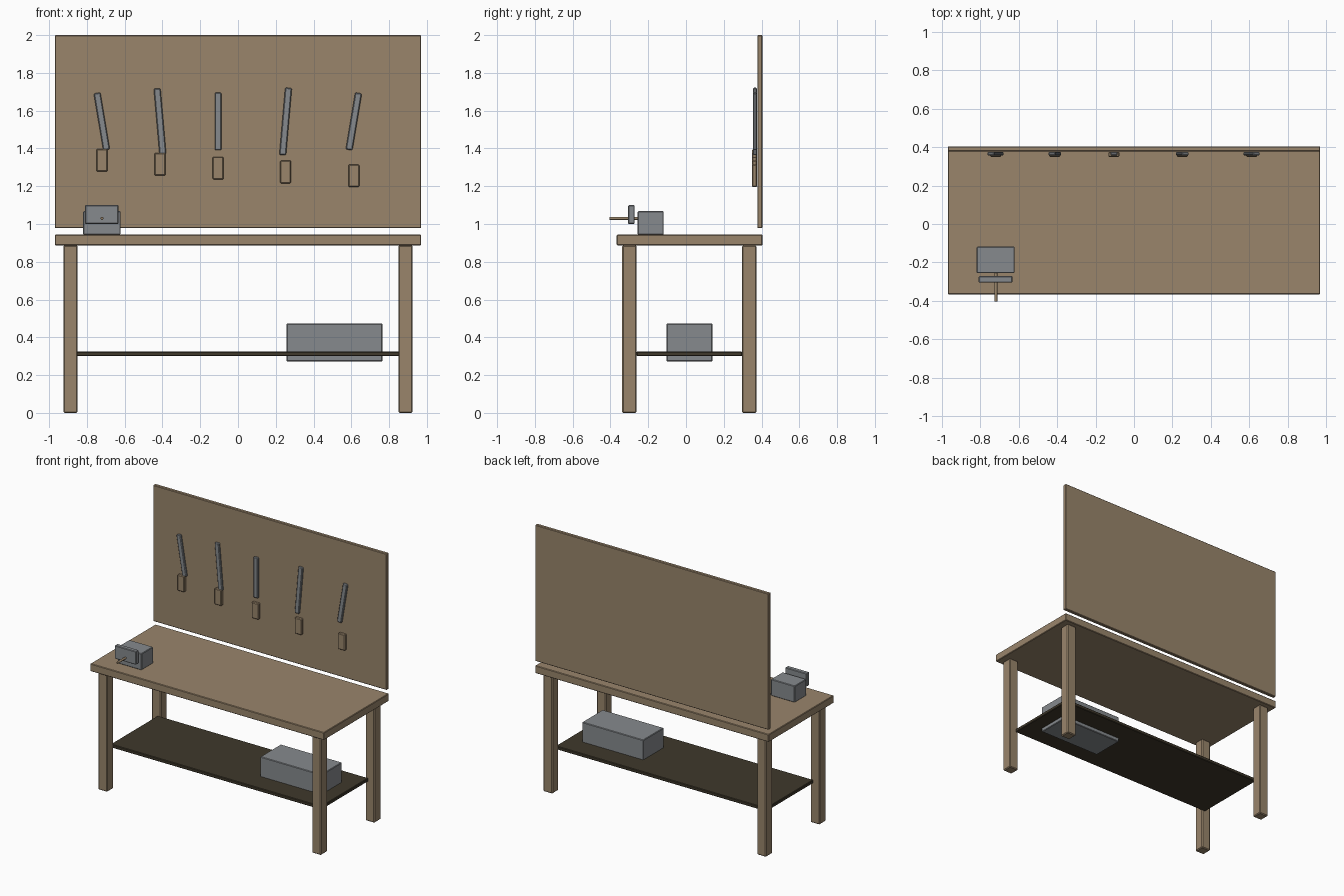
import bpy
from math import radians

cube = bpy.data.objects.get("Cube")
if cube:
    bpy.data.objects.remove(cube, do_unlink=True)


def material(name, rgb):
    mat = bpy.data.materials.new(name)
    mat.use_nodes = True
    mat.diffuse_color = (*rgb, 1)
    mat.node_tree.nodes["Principled BSDF"].inputs["Base Color"].default_value = (*rgb, 1)
    return mat


wood = material("tan wood", (0.32, 0.235, 0.148))
steel = material("grey steel", (0.24, 0.255, 0.27))
dark_wood = material("dark wood", (0.05, 0.04, 0.024))


def finish(obj, name, mat, bevel):
    obj.name = name
    obj.data.materials.append(mat)
    mod = obj.modifiers.new("Edge bevel", 'BEVEL')
    mod.width = bevel
    mod.segments = 1
    return obj


def box(name, x, y, z, mat, bevel=0.004, tilt=0):
    """Box from (min, max) ranges, tilted about the front-back axis."""
    spans = (x, y, z)
    bpy.ops.mesh.primitive_cube_add(size=1, location=[(a + b) / 2 for a, b in spans])
    obj = bpy.context.object
    obj.scale = [b - a for a, b in spans]
    bpy.ops.object.transform_apply(location=False, rotation=False, scale=True)
    obj.rotation_euler.y = radians(tilt)
    return finish(obj, name, mat, bevel)


# Table: top, legs and low shelf
box("table_top", (-0.97, 0.97), (-0.367, 0.405), (0.887, 0.944), wood)
for side, x in (("right", -0.887), ("left", 0.887)):
    for end, y in (("front", -0.3), ("back", 0.335)):
        box(f"{end}_{side}_leg", (x - 0.038, x + 0.038), (y - 0.038, y + 0.038),
            (0, 0.887), wood, 0.006)
box("shelf", (-0.875, 0.875), (-0.262, 0.297), (0.3, 0.325), dark_wood)

# Storage box sunk through the shelf
box("storage_box", (0.257, 0.765), (-0.103, 0.14), (0.273, 0.473), steel)

# Tool board
box("tool_board", (-0.97, 0.97), (0.378, 0.405), (0.978, 2.0), wood)

# Hanging tools: x, blade length, tilt
tools = [(-0.721, 0.305, -9.5), (-0.413, 0.35, -5), (-0.105, 0.305, 0),
         (0.252, 0.357, 5), (0.613, 0.305, 9.5)]
for i, (x, length, tilt) in enumerate(tools):
    box(f"tool_blade_{i + 1}", (x - 0.018, x + 0.018), (0.356, 0.376),
        (1.543 - length / 2, 1.543 + length / 2), steel, 0.005, tilt)
    z = 1.337 - 0.0205 * i
    box(f"tool_handle_{i + 1}", (x - 0.029, x + 0.029), (0.35, 0.376),
        (z - 0.06, z + 0.06), wood, 0.005)

# Vise: body, moving jaw and screw
box("vise_body", (-0.82, -0.622), (-0.256, -0.118), (0.944, 1.068), steel)
box("vise_jaw", (-0.81, -0.633), (-0.306, -0.272), (1.0, 1.1), steel)
bpy.ops.mesh.primitive_cylinder_add(vertices=12, radius=0.008, depth=0.165,
                                    location=(-0.72, -0.3225, 1.03),
                                    rotation=(radians(90), 0, 0))
finish(bpy.context.object, "vise_screw", wood, 0.001)
